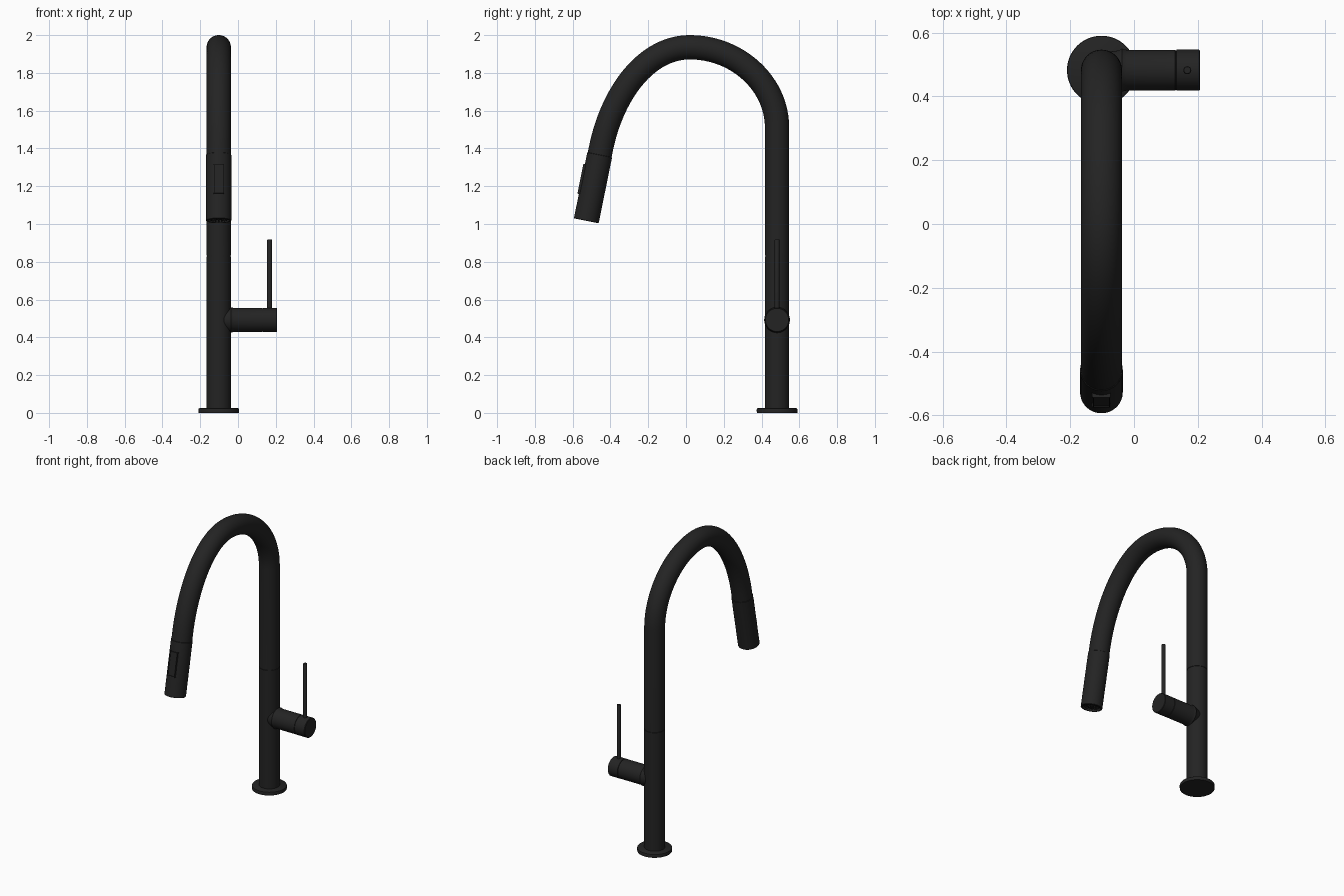
import bpy, bmesh, math
from mathutils import Vector

if "Cube" in bpy.data.objects:
    bpy.data.objects.remove(bpy.data.objects["Cube"])

CX, CY = -0.102, 0.482      # column axis
R = 0.0643                  # pipe radius
SEG = 64


def material(name, v):
    m = bpy.data.materials.new(name)
    m.diffuse_color = (v, v, v, 1)
    m.use_nodes = True
    m.node_tree.nodes["Principled BSDF"].inputs["Base Color"].default_value = m.diffuse_color
    return m


BLACK = material("matte black", 0.017)


def finish(name, bm, mat):
    bmesh.ops.recalc_face_normals(bm, faces=bm.faces)
    me = bpy.data.meshes.new(name)
    bm.to_mesh(me)
    bm.free()
    me.materials.append(mat)
    for p in me.polygons:
        p.use_smooth = True
    me.set_sharp_from_angle(angle=math.radians(35))
    ob = bpy.data.objects.new(name, me)
    bpy.context.collection.objects.link(ob)
    return ob


def tube(name, rings, mat=BLACK, seg=SEG):
    """Skin circles given as (centre, axis direction, radius), capped at both ends."""
    bm = bmesh.new()
    loops = []
    for c, d, r in rings:
        d = d.normalized()
        u = Vector((0, 1, 0)) if abs(d.x) > 0.9 else Vector((1, 0, 0))
        w = d.cross(u)
        loops.append([bm.verts.new(c + r * (math.cos(a) * u + math.sin(a) * w))
                      for a in (2 * math.pi * i / seg for i in range(seg))])
    for a, b in zip(loops, loops[1:]):
        for i in range(seg):
            j = (i + 1) % seg
            bm.faces.new((a[i], a[j], b[j], b[i]))
    bm.faces.new(loops[0])
    bm.faces.new(loops[-1])
    return finish(name, bm, mat)


def lathe(name, origin, axis, profile, mat=BLACK, seg=SEG):
    """Revolve (distance along axis, radius) points."""
    return tube(name, [(origin + axis * t, axis, r) for t, r in profile], mat, seg)


def bezier(p0, p1, p2, p3, n):
    pts = []
    for i in range(1, n + 1):
        t = i / n
        s = 1 - t
        p = s**3 * p0 + 3 * s * s * t * p1 + 3 * s * t * t * p2 + t**3 * p3
        d = s * s * (p1 - p0) + 2 * s * t * (p2 - p1) + t * t * (p3 - p2)
        pts.append((p, d, R))
    return pts


X, Z = Vector((1, 0, 0)), Vector((0, 0, 1))
foot = Vector((CX, CY, 0))


def P(y, z):
    return Vector((CX, y, z))


# Base flange
lathe("base_flange", foot, Z,
      [(0, 0.107), (0.017, 0.108), (0.022, 0.1065), (0.025, 0.102)])

# Column and gooseneck spout, with a fine swivel seam in the column
tilt = math.radians(11.5)
down = Vector((0, -math.sin(tilt), -math.cos(tilt)))
tip = P(-0.528, 1.017)
neck = tip - down * 0.39
crown = P(0.02, 2 - R)
rings = [(P(CY, z), Z, r) for z, r in
         [(0.01, R), (0.828, R), (0.829, R - 0.002), (0.832, R - 0.002), (0.833, R), (1.51, R)]]
rings += bezier(P(CY, 1.51), P(CY, 1.745), P(0.27, 2 - R), crown, 24)
rings += bezier(crown, P(-0.21, 2 - R), neck - down * 0.30, neck, 30)
rings.append((neck + down * 0.1, down, R))
tube("column_and_spout", rings)

# Pull-out spray head with a recessed outlet
HR = 0.0668
lathe("spray_head", tip, -down,
      [(0.014, 0.054), (0.0, 0.056), (0.0, HR - 0.002), (0.002, HR),
       (0.355, HR), (0.358, R - 0.002)])

# Spray nozzles inside the outlet
nozzle_side = down.cross(X)
for count, rad in ((1, 0), (8, 0.02), (16, 0.042)):
    for i in range(count):
        a = 2 * math.pi * i / count
        c = tip + rad * (math.cos(a) * X + math.sin(a) * nozzle_side)
        lathe("spray_nozzle", c, -down, [(0.003, 0.003), (0.016, 0.005)], seg=10)

# Spray button on the front of the head
out = Vector((0, -math.cos(tilt), math.sin(tilt)))
centre = tip - down * 0.212 + out * (HR - 0.006)
bm = bmesh.new()
bmesh.ops.create_cube(bm, size=1)
for v in bm.verts:
    x, y, z = v.co
    v.co = centre + X * x * 0.052 + out * y * 0.022 - down * z * 0.155
bmesh.ops.bevel(bm, geom=bm.edges[:], offset=0.003, segments=2, affect='EDGES')
finish("spray_button", bm, BLACK)

# Side valve body, flared into the column, and its turning cap
HZ = 0.492
hub = Vector((CX, CY, HZ))
lathe("valve_body", hub, X,
      [(0.0, 0.055), (0.055, 0.062), (0.064, 0.068), (0.07, 0.0655), (0.08, R - 0.0005),
       (0.231, R - 0.0005), (0.232, R - 0.003), (0.236, R - 0.003)])
lathe("valve_cap", hub, X,
      [(0.234, R - 0.003), (0.235, R), (0.306, R), (0.309, R - 0.003)])

# Thin upright lever
lathe("lever", Vector((0.167, CY, HZ)), Z,
      [(0, 0.0125), (0.424, 0.0125), (0.427, 0.0105)], seg=32)
